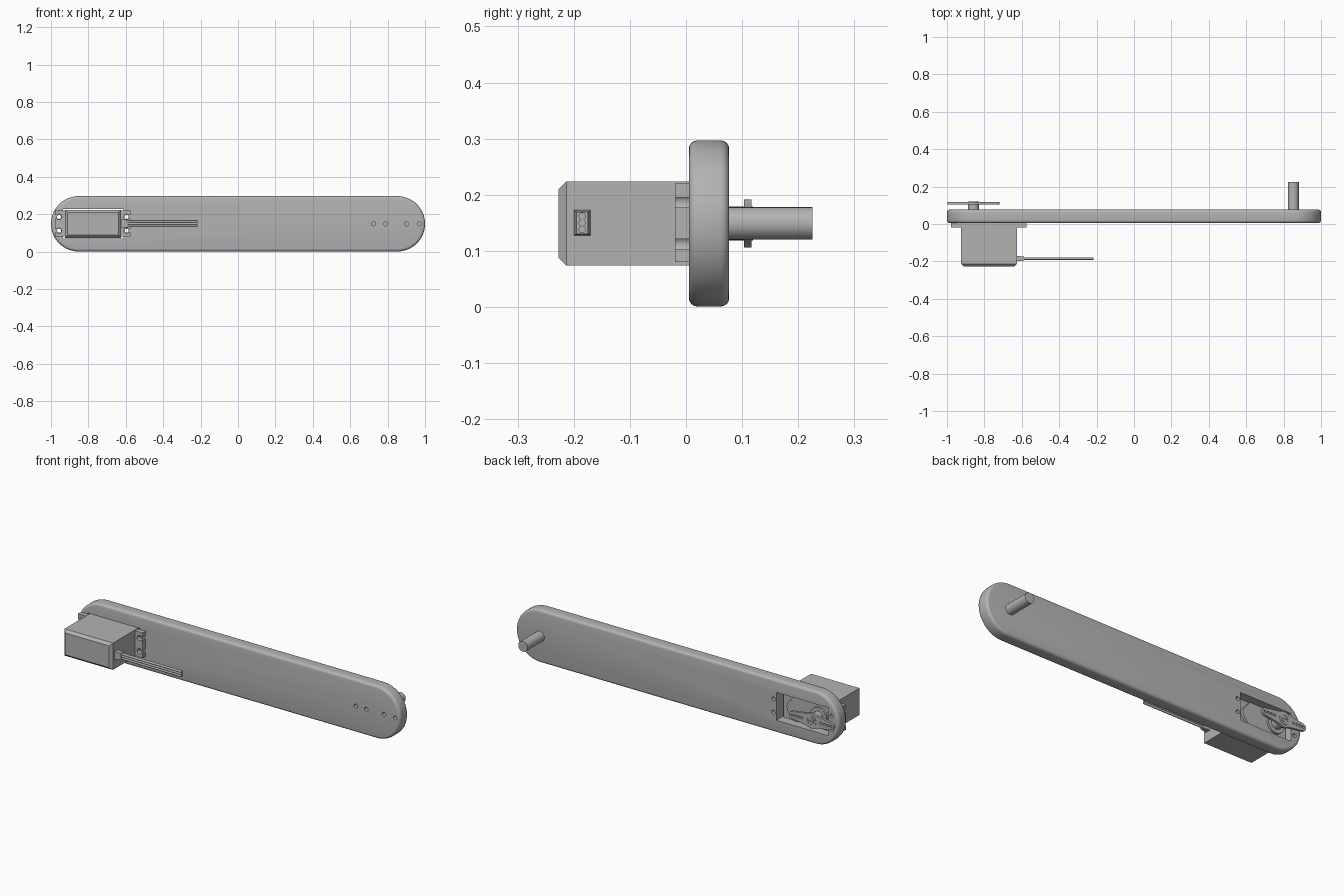
import bpy, bmesh, math
from mathutils import Matrix

old = bpy.data.objects.get("Cube")
if old:
    bpy.data.objects.remove(old, do_unlink=True)

grey = bpy.data.materials.new("plain grey")
grey.use_nodes = True
GREY = (0.45, 0.45, 0.45, 1)
grey.diffuse_color = GREY
grey.node_tree.nodes["Principled BSDF"].inputs["Base Color"].default_value = GREY

MID = 0.149      # height of the centre line
PIVOT = 0.852    # distance of both pivots from the middle


def finish(name, bm):
    bmesh.ops.recalc_face_normals(bm, faces=bm.faces)
    mesh = bpy.data.meshes.new(name)
    bm.to_mesh(mesh)
    bm.free()
    mesh.materials.append(grey)
    obj = bpy.data.objects.new(name, mesh)
    bpy.context.collection.objects.link(obj)
    return obj


def slab(name, outline, y0, y1):
    """Extrude an (x, z) outline along y."""
    bm = bmesh.new()
    face = bm.faces.new([bm.verts.new((x, y0, z)) for x, z in outline])
    new = bmesh.ops.extrude_face_region(bm, geom=[face])["geom"]
    verts = [v for v in new if isinstance(v, bmesh.types.BMVert)]
    bmesh.ops.translate(bm, verts=verts, vec=(0, y1 - y0, 0))
    return finish(name, bm)


def box(name, x0, x1, y0, y1, z0, z1):
    return slab(name, [(x0, z0), (x1, z0), (x1, z1), (x0, z1)], y0, y1)


def arc(x, z, r, start, end, n):
    angles = [math.radians(start + (end - start) * i / n) for i in range(n + 1)]
    return [(x + r * math.cos(a), z + r * math.sin(a)) for a in angles]


def rod(name, x, z, r, y0, y1, n=32):
    return slab(name, arc(x, z, r, 0, 360, n)[:-1], y0, y1)


def bake(obj):
    """Replace the mesh by its modified version."""
    bpy.context.view_layer.update()
    deps = bpy.context.evaluated_depsgraph_get()
    mesh = bpy.data.meshes.new_from_object(obj.evaluated_get(deps))
    obj.modifiers.clear()
    obj.data = mesh


def bevel(obj, width, segments):
    mod = obj.modifiers.new("bevel", "BEVEL")
    mod.width, mod.segments, mod.limit_method = width, segments, "ANGLE"
    mod.angle_limit = math.radians(40)
    bake(obj)


def cut(obj, cutters):
    for cutter in cutters:
        mod = obj.modifiers.new("cut", "BOOLEAN")
        mod.operation, mod.solver, mod.object = "DIFFERENCE", "EXACT", cutter
        bake(obj)
        bpy.data.objects.remove(cutter, do_unlink=True)


# Long arm with rounded ends, servo window and screw holes
outline = arc(PIVOT, MID, 0.148, -90, 90, 40) + arc(-PIVOT, MID, 0.148, 90, 270, 40)
arm = slab("arm", outline, 0.005, 0.077)
bevel(arm, 0.015, 4)
screws = [(x, MID + s * 0.037) for x in (-0.957, -0.596) for s in (-1, 1)]
cutters = [box("window_cutter", -0.935, -0.613, -0.1, 0.2, 0.071, 0.227)]
cutters += [rod("screw_cutter", x, z, 0.011, -0.1, 0.2, 16) for x, z in screws]
cutters += [rod("blind_cutter", x, MID, 0.011, -0.1, 0.05, 16)
            for x in (0.725, 0.79, 0.9, 0.97)]
cut(arm, cutters)

# Peg at the far end
rod("peg", PIVOT, MID, 0.029, 0.07, 0.225, 48)

# Servo case with a chamfered bottom
case = box("servo_case", -0.925, -0.625, -0.227, 0.03, 0.074, 0.224)
bm = bmesh.new()
bm.from_mesh(case.data)
edges = [e for e in bm.edges if all(v.co.y < -0.2 for v in e.verts)]
bmesh.ops.bevel(bm, geom=edges, offset=0.014, segments=1, affect="EDGES")
bm.to_mesh(case.data)
bm.free()

# Mounting tabs with keyhole slots
for name, x0, x1, hole_x, slot in (
        ("right_tab", -0.978, -0.92, -0.957, (-1.02, -0.957)),
        ("left_tab", -0.63, -0.576, -0.596, (-0.596, -0.53))):
    tab = box(name, x0, x1, -0.02, 0.005, 0.08, 0.22)
    tools = []
    for s in (-1, 1):
        z = MID + s * 0.037
        tools.append(rod("hole_cutter", hole_x, z, 0.015, -0.1, 0.1, 20))
        tools.append(box("slot_cutter", *slot, -0.1, 0.1, z - 0.009, z + 0.009))
    cut(tab, tools)

# Raised gear deck, boss and output shaft
deck = ([(-0.925, 0.08), (-0.70, 0.08)] + arc(-0.70, MID, 0.045, -60, 60, 12)
        + [(-0.70, 0.218), (-0.925, 0.218)])
slab("gear_deck", deck, 0.025, 0.045)
rod("gear_boss", -PIVOT - 0.006, MID, 0.05, 0.04, 0.056, 40)
HX = -PIVOT - 0.006
rod("horn_hub", HX, MID, 0.03, 0.05, 0.113, 40)

# Two-armed horn: round middle, tapering arms, rounded tips
tip = 0.119
horn_outline = (arc(HX + tip, MID, 0.02, -80, 80, 12) + arc(HX, MID, 0.043, 55, 125, 12)
                + arc(HX - tip, MID, 0.02, 100, 260, 12) + arc(HX, MID, 0.043, 235, 305, 12))
horn = slab("horn", horn_outline, 0.103, 0.117)
cut(horn, [rod("horn_cutter", HX + s * d, MID, 0.007, 0, 0.2, 12)
           for s in (-1, 1) for d in (0.06, 0.08, 0.1, 0.12)])
ring = rod("horn_collar", HX, MID, 0.03, 0.115, 0.119, 32)
cut(ring, [rod("collar_cutter", HX, MID, 0.022, 0, 0.2, 32)])
screw = rod("horn_screw", HX, MID, 0.016, 0.115, 0.12, 24)
cut(screw, [box("slot_cutter", HX - 0.012, HX + 0.012, 0.117, 0.2, MID - 0.003, MID + 0.003)])

# Strain relief tapering outwards and three wires
relief = box("strain_relief", -0.63, -0.588, -0.2, -0.17, 0.127, 0.173)
for v in relief.data.vertices:
    if v.co.x > -0.6:
        v.co.y = -0.185 + (v.co.y + 0.185) * 0.7
        v.co.z = 0.15 + (v.co.z - 0.15) * 0.85
for i, name in enumerate(("lower_wire", "middle_wire", "upper_wire")):
    bm = bmesh.new()
    place = (Matrix.Translation((-0.405, -0.185, 0.138 + 0.012 * i))
             @ Matrix.Rotation(math.pi / 2, 4, "Y"))
    bmesh.ops.create_cone(bm, cap_ends=True, segments=16, radius1=0.0065,
                          radius2=0.0065, depth=0.376, matrix=place)
    finish(name, bm)

# Smooth curved surfaces, keep edges crisp
for obj in bpy.context.collection.objects:
    if obj.type == "MESH" and grey.name in obj.data.materials:
        bpy.ops.object.select_all(action="DESELECT")
        obj.select_set(True)
        bpy.context.view_layer.objects.active = obj
        bpy.ops.object.shade_smooth_by_angle(angle=math.radians(35))
